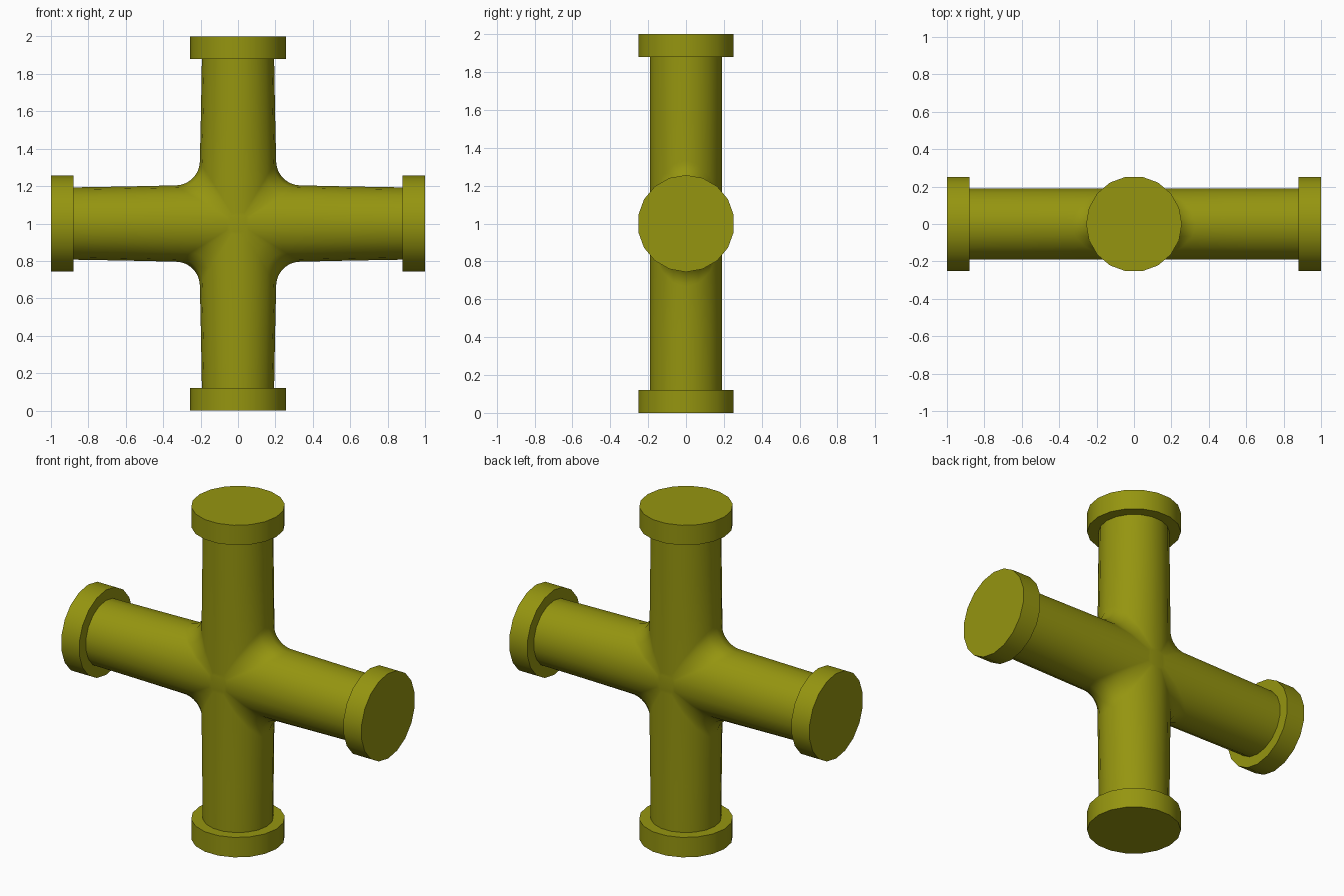
import bpy
import bmesh
from math import cos, sin, pi, radians
from mathutils import Matrix, Vector

SIDES = 18
PIPE_R, PIPE_END = 0.193, 0.89
FLANGE_R, FLANGE_W = 0.256, 0.12
FILLET, ARC_STEPS = 0.13, 6
CENTRE = Vector((0, 0, 1))

cube = bpy.data.objects.get("Cube")
if cube:
    bpy.data.objects.remove(cube, do_unlink=True)

olive = bpy.data.materials.new("olive")
olive.use_nodes = True
olive.diffuse_color = (0.30, 0.30, 0.005, 1)
olive.node_tree.nodes["Principled BSDF"].inputs["Base Color"].default_value = olive.diffuse_color


def finish(name, bm):
    bmesh.ops.recalc_face_normals(bm, faces=bm.faces)
    mesh = bpy.data.meshes.new(name)
    bm.to_mesh(mesh)
    bm.free()
    mesh.materials.append(olive)
    obj = bpy.data.objects.new(name, mesh)
    bpy.context.collection.objects.link(obj)
    bpy.ops.object.select_all(action="DESELECT")
    obj.select_set(True)
    bpy.context.view_layer.objects.active = obj
    bpy.ops.object.shade_smooth_by_angle(angle=radians(35))
    return obj


def arm_line(angle):
    """One lengthwise line of an arm: mitre, fillet arc, then straight to the end."""
    across, depth = cos(angle), PIPE_R * sin(angle)
    side = 1 if across > 0 else -1
    w = 0.204 * abs(across)
    r = FILLET * abs(across)
    points = []
    for i in range(ARC_STEPS + 1):
        t = radians(225 - 45 * i / ARC_STEPS)
        points.append((side * (w + r + r * cos(t)), depth, w + r + r * sin(t)))
    points.append((side * 0.198 * abs(across), depth, 0.6))
    points.append((PIPE_R * across, depth, PIPE_END))
    return points


# Four mitred arms with blended crotches, joined into one pipe body
bm = bmesh.new()
lines = [arm_line(2 * pi * k / SIDES) for k in range(SIDES)]
for q in range(4):
    turn = Matrix.Translation(CENTRE) @ Matrix.Rotation(q * pi / 2, 4, "Y")
    grid = [[bm.verts.new(turn @ Vector(p)) for p in line] for line in lines]
    for k in range(SIDES):
        a, b = grid[k], grid[(k + 1) % SIDES]
        for i in range(len(a) - 1):
            bm.faces.new((a[i], b[i], b[i + 1], a[i + 1]))
bmesh.ops.remove_doubles(bm, verts=bm.verts, dist=0.0005)

# Close the small square left at the front and back of the junction
hole = [e for e in bm.edges if e.is_boundary
        and all((v.co - CENTRE).length < 0.5 for v in e.verts)]
bmesh.ops.holes_fill(bm, edges=hole, sides=4)
finish("cross_pipe", bm)

# End flanges
for q, name in enumerate(("top", "left", "bottom", "right")):
    bm = bmesh.new()
    bmesh.ops.create_cone(bm, cap_ends=True, segments=SIDES, radius1=FLANGE_R,
                          radius2=FLANGE_R, depth=FLANGE_W)
    # Put a corner of the polygon in the plane of the cross
    corner = next(iter(bm.verts)).co
    spin = Matrix.Rotation(-Vector((1, 0)).angle_signed(corner.xy) * -1, 4, "Z")
    place = (Matrix.Translation(CENTRE) @ Matrix.Rotation(q * pi / 2, 4, "Y")
             @ Matrix.Translation((0, 0, 1 - FLANGE_W / 2)) @ spin)
    bmesh.ops.transform(bm, matrix=place, verts=bm.verts)
    finish(name + "_flange", bm)
